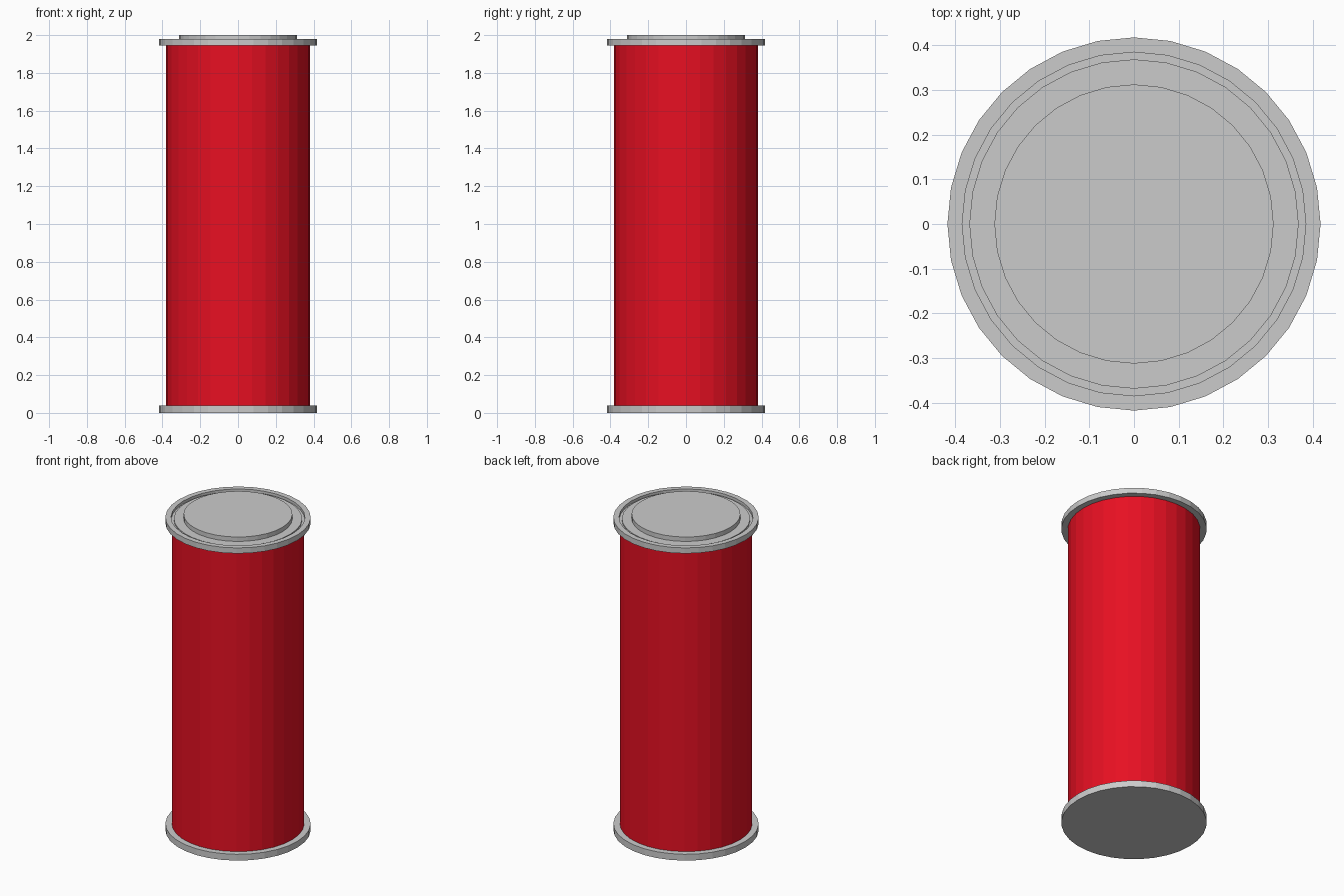
import bpy, bmesh, math

if "Cube" in bpy.data.objects:
    bpy.data.objects.remove(bpy.data.objects["Cube"])

SIDES = 32


def lathe(name, profile, color=None):
    """Revolve (radius, z) points, listed bottom to top, and cap both ends."""
    bm = bmesh.new()
    rings = []
    for r, z in profile:
        rings.append([bm.verts.new((r * math.cos(2 * math.pi * i / SIDES),
                                    r * math.sin(2 * math.pi * i / SIDES), z))
                      for i in range(SIDES)])
    for a, b in zip(rings, rings[1:]):
        for i in range(SIDES):
            j = (i + 1) % SIDES
            bm.faces.new((a[i], a[j], b[j], b[i]))
    bm.faces.new(rings[0][::-1])
    bm.faces.new(rings[-1])
    mesh = bpy.data.meshes.new(name)
    bm.to_mesh(mesh)
    bm.free()
    obj = bpy.data.objects.new(name, mesh)
    bpy.context.collection.objects.link(obj)
    if color:
        mat = bpy.data.materials.new(name + "_paint")
        mat.diffuse_color = color
        mat.use_nodes = True
        mat.node_tree.nodes["Principled BSDF"].inputs["Base Color"].default_value = mat.diffuse_color
        mesh.materials.append(mat)
    return obj


# Painted can wall
lathe("can_body", [(0.38, 0.04), (0.38, 1.945)], (0.8, 0.005, 0.016, 1))

# Flat bottom rim
lathe("bottom_rim", [(0.417, 0), (0.417, 0.04)])

# Top rim with seating groove and raised centre of the lid
lathe("top_lid", [(0.417, 1.945), (0.417, 1.98), (0.384, 1.98), (0.384, 1.962),
                  (0.368, 1.962), (0.368, 1.972), (0.312, 1.972), (0.312, 2.0)])
